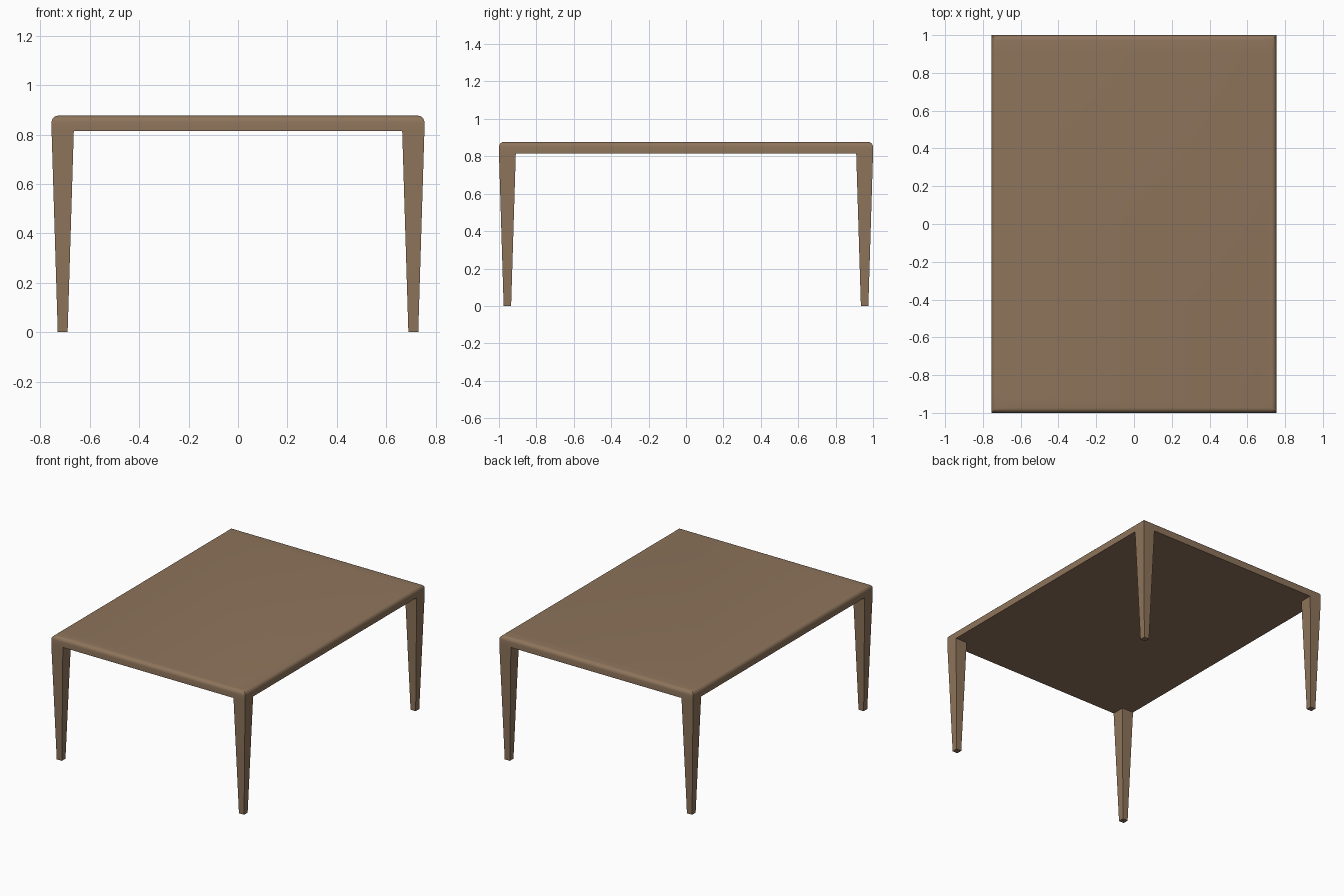
import bpy, bmesh
from mathutils import Vector

if "Cube" in bpy.data.objects:
    bpy.data.objects.remove(bpy.data.objects["Cube"])

HX, HY = 0.755, 1.0        # half width and half length
TOP, UNDER = 0.877, 0.815  # slab heights
LEG, FOOT = 0.09, 0.04     # leg width at the slab and at the floor
ROUND = 0.027

bm = bmesh.new()

# Slab, cut where the legs meet its underside
bmesh.ops.create_cube(bm, size=1)
for v in bm.verts:
    v.co = Vector((v.co.x * 2 * HX, v.co.y * 2 * HY, TOP if v.co.z > 0 else UNDER))
for axis, half in ((0, HX), (1, HY)):
    for side in (-1, 1):
        normal = Vector((0, 0, 0))
        normal[axis] = 1
        bmesh.ops.bisect_plane(bm, geom=bm.verts[:] + bm.edges[:] + bm.faces[:],
                               plane_co=normal * side * (half - LEG), plane_no=normal)

# Tapered legs drawn down out of the four corner squares
corners = []
for f in bm.faces:
    c = f.calc_center_median()
    if f.normal.z < -0.9 and abs(c.x) > HX - LEG and abs(c.y) > HY - LEG:
        corners.append(f)
for f in corners:
    foot = bmesh.ops.extrude_discrete_faces(bm, faces=[f])["faces"][0]
    c = foot.calc_center_median()
    for v in foot.verts:
        v.co = Vector((c.x + (v.co.x - c.x) * FOOT / LEG,
                       c.y + (v.co.y - c.y) * FOOT / LEG, 0))

# Merge the cuts away from the flat top, then round its rim
bmesh.ops.dissolve_faces(bm, faces=[f for f in bm.faces if f.normal.z > 0.9])
rim = [e for e in bm.edges if all(v.co.z > TOP - 1e-4 for v in e.verts)]
bmesh.ops.bevel(bm, geom=rim, offset=ROUND, segments=5, profile=0.5, affect='EDGES')
bmesh.ops.recalc_face_normals(bm, faces=bm.faces[:])

mesh = bpy.data.meshes.new("table")
bm.to_mesh(mesh)
bm.free()
table = bpy.data.objects.new("table", mesh)
bpy.context.collection.objects.link(table)

# Brown wood
wood = bpy.data.materials.new("wood")
wood.diffuse_color = (0.27, 0.175, 0.105, 1)
wood.use_nodes = True
wood.node_tree.nodes["Principled BSDF"].inputs["Base Color"].default_value = wood.diffuse_color
mesh.materials.append(wood)

bpy.context.view_layer.objects.active = table
table.select_set(True)
bpy.ops.object.shade_smooth_by_angle(angle=0.52)
